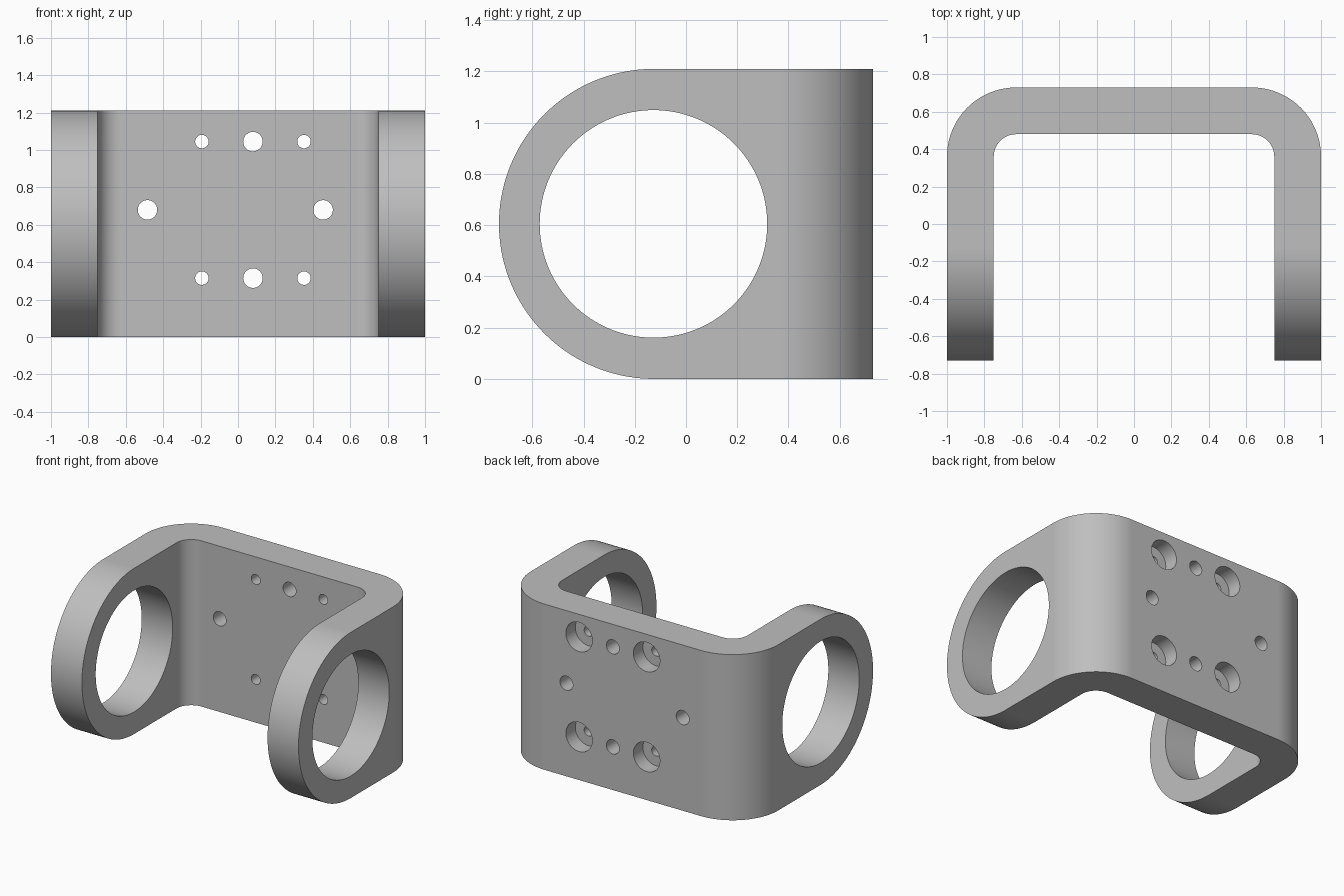
import bpy, bmesh, math
from mathutils import Matrix, Vector

cube = bpy.data.objects.get("Cube")
if cube:
    bpy.data.objects.remove(cube)

HEIGHT, BACK, WALL = 1.21, 0.73, 0.25
OUTER_R = 0.37
RING_Y, RING_Z = -0.125, HEIGHT / 2


def arc(cx, cy, r, start, end, steps):
    angles = [math.radians(start + (end - start) * i / steps) for i in range(steps + 1)]
    return [(cx + r * math.cos(a), cy + r * math.sin(a)) for a in angles]


def new_object(name, bm):
    bmesh.ops.recalc_face_normals(bm, faces=bm.faces)
    mesh = bpy.data.meshes.new(name)
    bm.to_mesh(mesh)
    bm.free()
    obj = bpy.data.objects.new(name, mesh)
    bpy.context.collection.objects.link(obj)
    return obj


def prism(name, points, direction):
    bm = bmesh.new()
    face = bm.faces.new([bm.verts.new(p) for p in points])
    side = bmesh.ops.extrude_face_region(bm, geom=[face], use_keep_orig=True)
    moved = [v for v in side["geom"] if isinstance(v, bmesh.types.BMVert)]
    bmesh.ops.translate(bm, verts=moved, vec=Vector(direction))
    return new_object(name, bm)


def cylinder(name, center, radius, depth, axis, segments):
    bm = bmesh.new()
    turn = Matrix.Rotation(math.pi / 2, 4, "Y" if axis == "X" else "X")
    bmesh.ops.create_cone(bm, cap_ends=True, segments=segments, radius1=radius,
                          radius2=radius, depth=depth,
                          matrix=Matrix.Translation(center) @ turn)
    return new_object(name, bm)


def cut(body, tool, operation="DIFFERENCE"):
    tool.hide_render = True
    mod = body.modifiers.new(tool.name, "BOOLEAN")
    mod.object, mod.operation, mod.solver = tool, operation, "EXACT"
    bpy.context.view_layer.objects.active = body
    bpy.ops.object.modifier_apply(modifier=mod.name)
    bpy.data.objects.remove(tool)


# U-shaped strap with concentric bends
cx, cy = 1 - OUTER_R, BACK - OUTER_R
half_out = [(1, -0.9)] + arc(cx, cy, OUTER_R, 0, 90, 24)
half_in = [(1 - WALL, -0.9)] + arc(cx, cy, OUTER_R - WALL, 0, 90, 24)
outer = half_out + [(-x, y) for x, y in reversed(half_out)]
inner = half_in + [(-x, y) for x, y in reversed(half_in)]
outline = outer + inner[::-1]
bracket = prism("bracket", [(x, y, -0.1) for x, y in outline], (0, 0, HEIGHT + 0.2))

# Rounded side silhouette shared by both arms
side = arc(RING_Y, RING_Z, HEIGHT / 2, 90, 270, 72) + [(0.9, 0), (0.9, HEIGHT)]
cut(bracket, prism("side_shape", [(-1.2, y, z) for y, z in side], (2.4, 0, 0)), "INTERSECT")

# Large bore through both arms
cut(bracket, cylinder("arm_bore", (0, RING_Y - 0.002, RING_Z), 0.444, 2.6, "X", 128))

# Back plate holes: dowels, and screws counterbored from behind
MID_X, MID_Z, DX, DZ = 0.08, 0.68, 0.273, 0.365
PLATE_Y = BACK - WALL / 2
dowels = [(-0.484, MID_Z), (0.455, MID_Z), (MID_X, MID_Z - DZ), (MID_X, MID_Z + DZ)]
for x, z in dowels:
    cut(bracket, cylinder("dowel_hole", (x, PLATE_Y, z), 0.052, 0.4, "Y", 48))
for sx in (-1, 1):
    for sz in (-1, 1):
        x, z = MID_X + sx * DX, MID_Z + sz * DZ
        cut(bracket, cylinder("screw_hole", (x, PLATE_Y, z), 0.036, 0.4, "Y", 40))
        cut(bracket, cylinder("counterbore", (x, BACK, z), 0.107, 0.22, "Y", 56))

# Plain grey metal
metal = bpy.data.materials.new("grey_metal")
metal.use_nodes = True
colour = (0.52, 0.52, 0.52, 1)
metal.diffuse_color = colour
metal.node_tree.nodes["Principled BSDF"].inputs["Base Color"].default_value = colour
bracket.data.materials.clear()
bracket.data.materials.append(metal)

# Smooth bends and bores, crisp edges, flat plates
bpy.ops.object.select_all(action="DESELECT")
bracket.select_set(True)
bpy.context.view_layer.objects.active = bracket
bpy.ops.object.shade_smooth_by_angle(angle=math.radians(30))
weighted = bracket.modifiers.new("weighted_normals", "WEIGHTED_NORMAL")
weighted.keep_sharp = True
